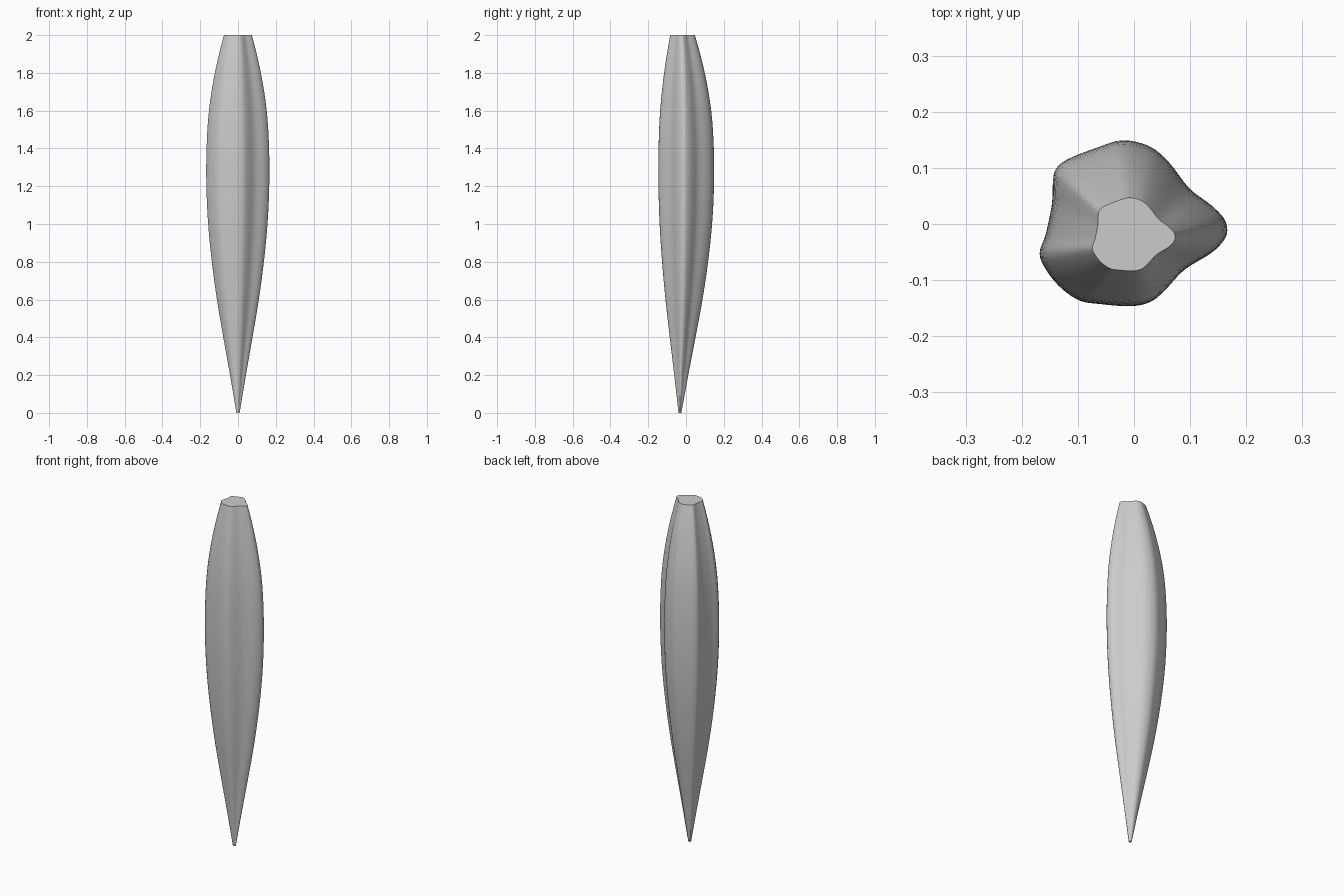
import bpy, bmesh, math
from mathutils import Vector

if "Cube" in bpy.data.objects:
    bpy.data.objects.remove(bpy.data.objects["Cube"])

# Fluted cross-section at the widest height, counter-clockwise
OUTLINE = [(.167, -.012), (.161, .010), (.138, .034), (.099, .064), (.063, .110), (.028, .139),
           (-.020, .150), (-.066, .137), (-.119, .116), (-.140, .098), (-.145, .077), (-.147, .036),
           (-.158, -.018), (-.169, -.053), (-.156, -.084), (-.130, -.115), (-.097, -.137),
           (-.062, -.143), (-.008, -.147), (.028, -.140), (.054, -.120), (.090, -.082),
           (.138, -.052), (.160, -.030)]
# Taper: section scale at evenly spaced heights from 0 to 2
TAPER = [.05, .25, .46, .66, .82, .935, .99, .985, .91, .725, .44]
AXIS = Vector((0, -.034))


def spline(a, b, c, d, t):
    return 0.5 * (2 * b + (c - a) * t + (2 * a - 5 * b + 4 * c - d) * t * t
                  + (3 * b - a - 3 * c + d) * t ** 3)


# Smooth the section into a closed loop
pts = [Vector(p) for p in OUTLINE]
n = len(pts)
section = [spline(pts[i - 1], pts[i], pts[(i + 1) % n], pts[(i + 2) % n], k / 4)
           for i in range(n) for k in range(4)]

# Smooth the taper, extending it straight past both ends
ext = [2 * TAPER[0] - TAPER[1]] + TAPER + [2 * TAPER[-1] - TAPER[-2] - .08]
levels = [(0.2 * (i + k / 4), spline(*ext[i:i + 4], k / 4))
          for i in range(len(TAPER) - 1) for k in range(4)] + [(2.0, TAPER[-1])]

# Skin the rings and cap both ends
bm = bmesh.new()
rings = []
for z, s in levels:
    rings.append([bm.verts.new((*(AXIS + (p - AXIS) * s), z)) for p in section])
m = len(section)
for lo, hi in zip(rings, rings[1:]):
    for j in range(m):
        bm.faces.new((lo[j], lo[(j + 1) % m], hi[(j + 1) % m], hi[j]))
bm.faces.new(rings[-1])
bm.faces.new(rings[0][::-1])

mesh = bpy.data.meshes.new("fluted_spindle")
bm.to_mesh(mesh)
bm.free()
body = bpy.data.objects.new("fluted_spindle", mesh)
bpy.context.collection.objects.link(body)

grey = bpy.data.materials.new("plain grey")
grey.diffuse_color = (.6, .6, .6, 1)
grey.use_nodes = True
grey.node_tree.nodes["Principled BSDF"].inputs["Base Color"].default_value = grey.diffuse_color
mesh.materials.append(grey)

bpy.context.view_layer.objects.active = body
body.select_set(True)
bpy.ops.object.shade_smooth_by_angle(angle=math.radians(40))
